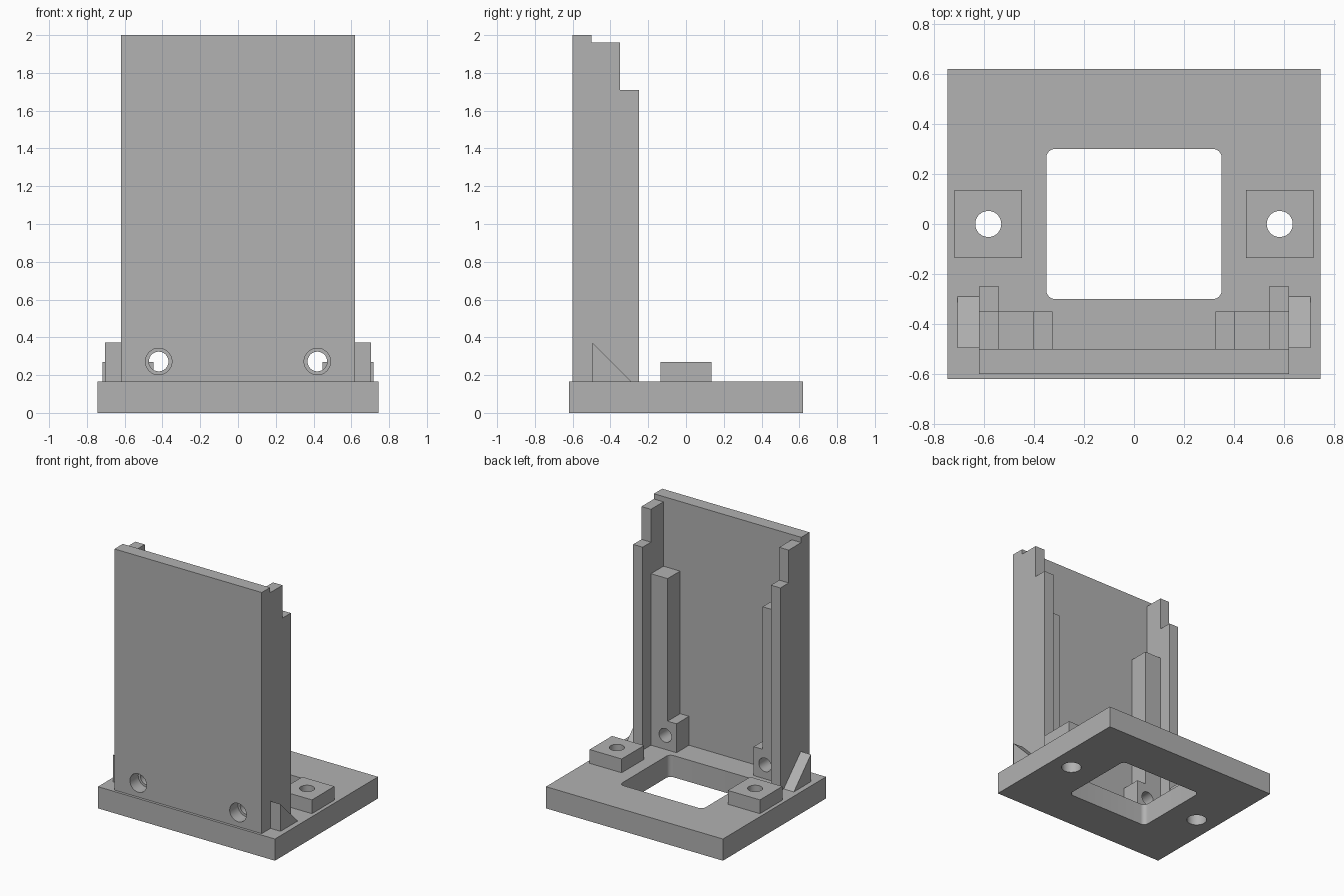
import bpy, bmesh, math
from mathutils import Matrix, Vector

if "Cube" in bpy.data.objects:
    bpy.data.objects.remove(bpy.data.objects["Cube"], do_unlink=True)

grey = bpy.data.materials.new("plain grey")
grey.use_nodes = True
colour = (0.445, 0.445, 0.445, 1)
grey.diffuse_color = colour
grey.node_tree.nodes["Principled BSDF"].inputs["Base Color"].default_value = colour

TOP = 0.165      # top of the base plate
WALL_BACK = -0.5
HOLE, BORE = 0.052, 0.07


def finish(name, bm):
    bmesh.ops.recalc_face_normals(bm, faces=bm.faces)
    mesh = bpy.data.meshes.new(name)
    bm.to_mesh(mesh)
    bm.free()
    mesh.materials.append(grey)
    ob = bpy.data.objects.new(name, mesh)
    bpy.context.collection.objects.link(ob)
    return ob


def box(name, x, y, z):
    bm = bmesh.new()
    bmesh.ops.create_cube(bm, size=1)
    for v in bm.verts:
        v.co = [lo + (c + 0.5) * (hi - lo) for c, (lo, hi) in zip(v.co, (x, y, z))]
    return finish(name, bm)


def side_profile(name, x, points):
    """Extrude a (y, z) outline between two x positions."""
    bm = bmesh.new()
    face = bm.faces.new([bm.verts.new((x[0], y, z)) for y, z in points])
    out = bmesh.ops.extrude_face_region(bm, geom=[face])
    moved = [g for g in out["geom"] if isinstance(g, bmesh.types.BMVert)]
    bmesh.ops.translate(bm, verts=moved, vec=(x[1] - x[0], 0, 0))
    return finish(name, bm)


def rod(name, start, end, radius):
    a, b = Vector(start), Vector(end)
    bm = bmesh.new()
    turn = (b - a).to_track_quat('Z', 'Y').to_matrix().to_4x4()
    bmesh.ops.create_cone(bm, cap_ends=True, segments=48, radius1=radius, radius2=radius,
                          depth=(b - a).length, matrix=Matrix.Translation((a + b) / 2) @ turn)
    return finish(name, bm)


def cut(ob, cutter):
    mod = ob.modifiers.new("cut", 'BOOLEAN')
    mod.operation, mod.solver, mod.object = 'DIFFERENCE', 'EXACT', cutter
    bpy.context.view_layer.objects.active = ob
    bpy.ops.object.modifier_apply(modifier=mod.name)
    bpy.data.objects.remove(cutter, do_unlink=True)


# Base plate with a rounded window
base = box("base_plate", (-0.745, 0.745), (-0.62, 0.62), (0, TOP))
window = box("window_cutter", (-0.35, 0.35), (-0.3, 0.3), (-0.1, 0.3))
bm = bmesh.new()
bm.from_mesh(window.data)
upright = [e for e in bm.edges if abs(e.verts[0].co.z - e.verts[1].co.z) > 0.1]
bmesh.ops.bevel(bm, geom=upright, offset=0.035, segments=8, profile=0.5, affect='EDGES')
bm.to_mesh(window.data)
bm.free()
cut(base, window)

# Upright panel
panel = box("upright_panel", (-0.62, 0.62), (-0.6, WALL_BACK), (TOP, 2))
parts = [base, panel]

for side, s in (("left", 1), ("right", -1)):
    # Stepped flange behind each edge of the panel
    parts.append(side_profile(side + "_flange", (0.54 * s, 0.62 * s), [
        (WALL_BACK, TOP), (-0.25, TOP), (-0.25, 1.71), (-0.35, 1.71),
        (-0.35, 1.96), (WALL_BACK, 1.96)]))
    # Inner post, standing on the screw block
    post_x = sorted((0.4 * s, 0.54 * s))
    parts.append(box(side + "_post", post_x, (WALL_BACK, -0.35), (0.385, 1.47)))
    block = box(side + "_screw_block", sorted((0.325 * s, 0.54 * s)),
                (WALL_BACK, -0.35), (TOP, 0.385))
    # Triangular brace outside the flange
    parts.append(side_profile(side + "_brace", (0.62 * s, 0.705 * s), [
        (-0.495, TOP), (-0.29, TOP), (-0.495, 0.372)]))
    # Raised mounting pad
    pad = box(side + "_pad", sorted((0.447 * s, 0.717 * s)), (-0.135, 0.135), (TOP, 0.27))
    parts += [block, pad]

    # Screw holes: wide in the plates, narrow in the blocks and pads
    hx, hz, px = 0.42 * s, 0.272, 0.582 * s
    cut(panel, rod("cutter", (hx, -0.7, hz), (hx, -0.45, hz), BORE))
    cut(block, rod("cutter", (hx, -0.6, hz), (hx, -0.2, hz), HOLE))
    cut(base, rod("cutter", (px, 0, -0.1), (px, 0, 0.3), BORE))
    cut(pad, rod("cutter", (px, 0, 0.1), (px, 0, 0.4), HOLE))

# Smooth the round holes and keep the corners sharp
for ob in bpy.context.view_layer.objects:
    ob.select_set(ob in parts)
bpy.context.view_layer.objects.active = base
bpy.ops.object.shade_smooth_by_angle(angle=math.radians(30))
